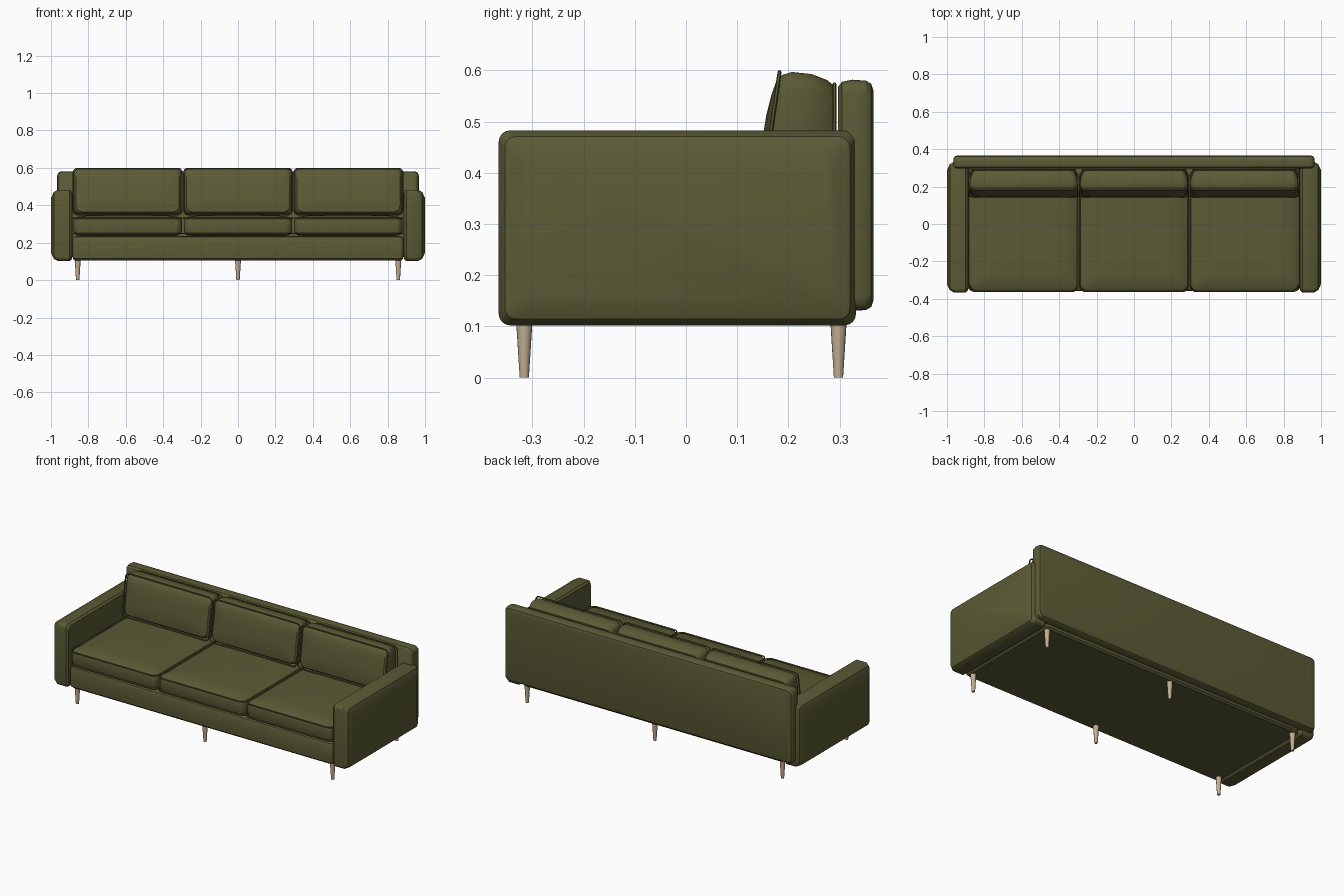
import bpy, bmesh, math

if "Cube" in bpy.data.objects:
    bpy.data.objects.remove(bpy.data.objects["Cube"])


def material(name, rgb):
    m = bpy.data.materials.new(name)
    m.diffuse_color = (*rgb, 1)
    m.use_nodes = True
    m.node_tree.nodes["Principled BSDF"].inputs["Base Color"].default_value = m.diffuse_color
    return m


OLIVE = material("olive_fabric", (0.105, 0.103, 0.036))
WOOD = material("pale_wood", (0.55, 0.43, 0.29))


def outline(u0, u1, v0, v1, r, steps=4):
    """Rounded rectangle, anticlockwise."""
    pts = []
    corners = ((u1 - r, v1 - r), (u0 + r, v1 - r), (u0 + r, v0 + r), (u1 - r, v0 + r))
    for i, (cu, cv) in enumerate(corners):
        for k in range(steps + 1):
            a = math.pi / 2 * (i + k / steps)
            pts.append((cu + r * math.cos(a), cv + r * math.sin(a)))
    return pts


def finish(ob, mat, angle=30):
    ob.data.materials.append(mat)
    bpy.ops.object.select_all(action='DESELECT')
    ob.select_set(True)
    bpy.context.view_layer.objects.active = ob
    bpy.ops.object.shade_smooth_by_angle(angle=math.radians(angle))


def loft(name, rect, r, layers, place, mat=OLIVE):
    """Stack inset copies of a rounded rectangle; layers are (w, inset)."""
    bm = bmesh.new()
    u0, u1, v0, v1 = rect
    rings = []
    for w, s in layers:
        pts = outline(u0 + s, u1 - s, v0 + s, v1 - s, r)
        rings.append([bm.verts.new(place(u, v, w)) for u, v in pts])
    n = len(rings[0])
    for a, b in zip(rings, rings[1:]):
        for i in range(n):
            j = (i + 1) % n
            bm.faces.new((a[i], a[j], b[j], b[i]))
    bm.faces.new(rings[0])
    bm.faces.new(rings[-1])
    bmesh.ops.recalc_face_normals(bm, faces=bm.faces)
    me = bpy.data.meshes.new(name)
    bm.to_mesh(me)
    bm.free()
    ob = bpy.data.objects.new(name, me)
    bpy.context.collection.objects.link(ob)
    finish(ob, mat)


def piping(name, rect, r, w, place):
    """Thin cord following a cushion seam."""
    cu = bpy.data.curves.new(name, 'CURVE')
    cu.dimensions = '3D'
    cu.bevel_depth = 0.004
    cu.bevel_resolution = 1
    pts = outline(*rect, r)
    sp = cu.splines.new('POLY')
    sp.points.add(len(pts) - 1)
    for p, (u, v) in zip(sp.points, pts):
        p.co = (*place(u, v, w), 1)
    sp.use_cyclic_u = True
    ob = bpy.data.objects.new(name, cu)
    bpy.context.collection.objects.link(ob)
    bpy.ops.object.select_all(action='DESELECT')
    ob.select_set(True)
    bpy.context.view_layer.objects.active = ob
    bpy.ops.object.convert(target='MESH')
    finish(bpy.context.object, OLIVE, 50)


def flat(u, v, w):
    return (u, v, w)


def upright(u, v, w):
    return (u, w, v)


def leaning(u, v, w):
    """Back cushion: w runs 0 (rear) to 1 (front seam), thinner at the top."""
    t = (v - 0.35) / 0.25
    return (u, 0.29 - w * (0.148 - 0.038 * t), v)


# Base frame
loft("base", (-0.885, 0.885, -0.358, 0.325), 0.02,
     [(0.105, 0.012), (0.115, 0.002), (0.15, 0.0), (0.215, 0.0), (0.23, 0.006), (0.237, 0.02)], flat)

# Back panel
loft("back_panel", (-0.967, 0.967, 0.13, 0.582), 0.025,
     [(0.297, 0.014), (0.305, 0.004), (0.325, 0.0), (0.352, 0.002), (0.362, 0.008), (0.366, 0.02)], upright)

# Arms
for side, s in (("left", -1), ("right", 1)):
    loft(side + "_arm", (-0.366, 0.332, 0.102, 0.483), 0.022,
         [(0.884, 0.03), (0.888, 0.01), (0.9, 0.0), (0.962, 0.0), (0.985, 0.012), (1.0, 0.045)],
         lambda u, v, w, s=s: (s * w, u, v))

# Cushions, three across
for i, side in enumerate(("left", "middle", "right")):
    c = (i - 1) * 0.59
    x0, x1 = c - 0.29, c + 0.29

    seat = (x0, x1, -0.36, 0.285)
    loft(side + "_seat_cushion", seat, 0.035,
         [(0.235, 0.06), (0.24, 0.02), (0.25, 0.004), (0.27, 0.0), (0.31, 0.0),
          (0.328, 0.004), (0.338, 0.02), (0.346, 0.08), (0.35, 0.16)], flat)
    for tag, w in (("lower", 0.249), ("upper", 0.33)):
        piping(side + "_seat_piping_" + tag, seat, 0.03, w, flat)

    back = (x0, x1, 0.35, 0.597)
    loft(side + "_back_cushion", back, 0.032,
         [(0.0, 0.06), (0.03, 0.025), (0.12, 0.016), (0.4, 0.004), (0.75, 0.0),
          (0.92, 0.006), (1.0, 0.015), (1.05, 0.045), (1.08, 0.085)], leaning)
    piping(side + "_back_piping_front", back, 0.022, 0.97, leaning)
    piping(side + "_back_piping_rear", (x0 + 0.012, x1 - 0.012, 0.365, 0.573),
           0.022, 0.0, leaning)

# Tapered legs
for x in (-0.857, 0, 0.857):
    for y in (-0.316, 0.298):
        bpy.ops.mesh.primitive_cone_add(vertices=16, radius1=0.009, radius2=0.016,
                                        depth=0.11, location=(x, y, 0.055))
        leg = bpy.context.object
        leg.name = "leg"
        finish(leg, WOOD)
